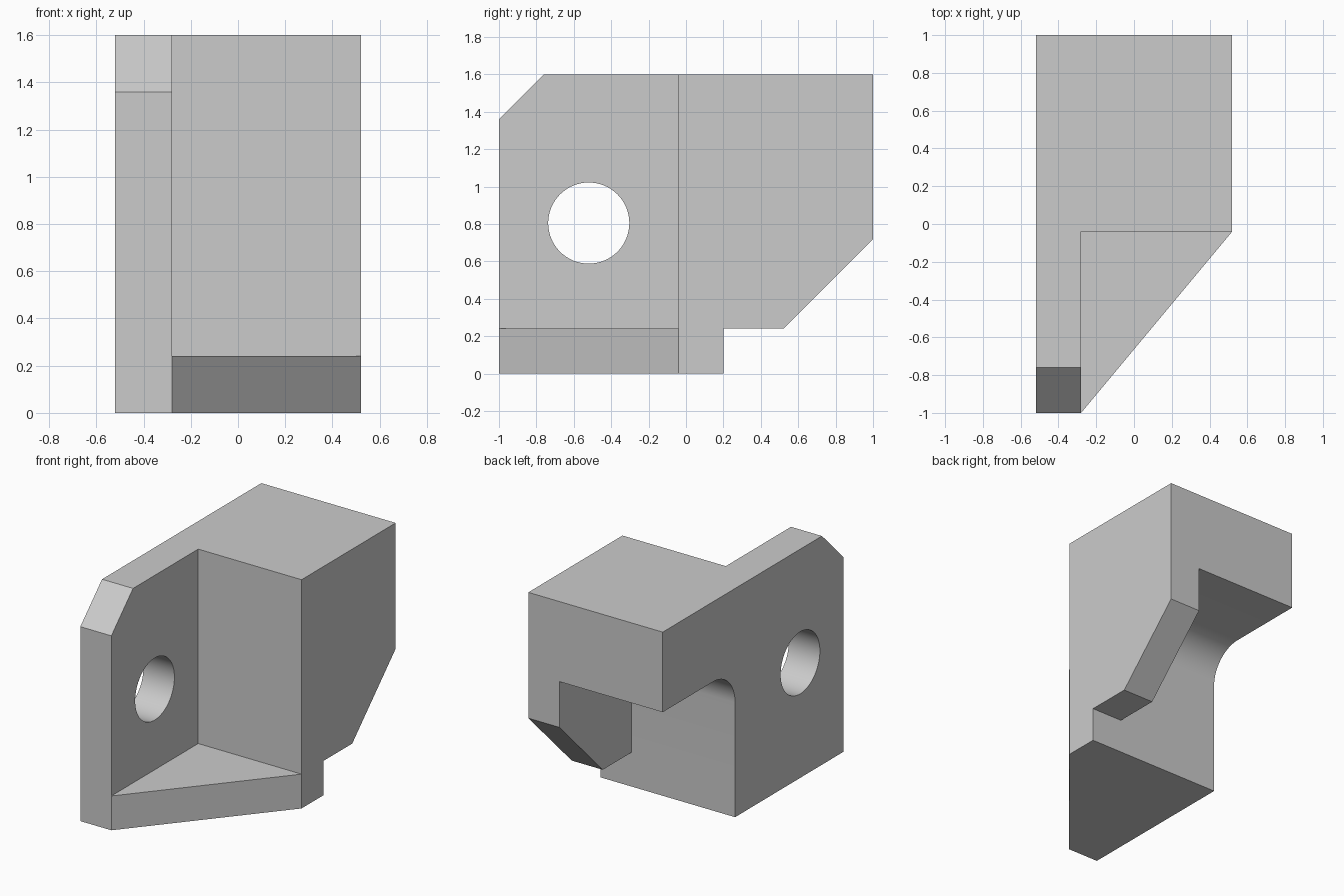
import bpy, bmesh, math
from mathutils import Vector

cube = bpy.data.objects.get("Cube")
if cube:
    bpy.data.objects.remove(cube, do_unlink=True)

grey = bpy.data.materials.new("plain grey")
grey.use_nodes = True
grey.diffuse_color = (0.6, 0.6, 0.6, 1)
grey.node_tree.nodes["Principled BSDF"].inputs["Base Color"].default_value = (0.6, 0.6, 0.6, 1)


def prism(name, profile, axis, low, high):
    """Extrude a closed profile along x (profile is y, z) or z (profile is x, y)."""
    bm = bmesh.new()
    place = (lambda a, b: (low, a, b)) if axis == "x" else (lambda a, b: (a, b, low))
    face = bm.faces.new([bm.verts.new(place(a, b)) for a, b in profile])
    shift = Vector((1, 0, 0)) if axis == "x" else Vector((0, 0, 1))
    moved = bmesh.ops.extrude_face_region(bm, geom=[face])["geom"]
    bmesh.ops.translate(bm, vec=shift * (high - low),
                        verts=[v for v in moved if isinstance(v, bmesh.types.BMVert)])
    bmesh.ops.recalc_face_normals(bm, faces=bm.faces)
    mesh = bpy.data.meshes.new(name)
    bm.to_mesh(mesh)
    bm.free()
    mesh.materials.append(grey)
    obj = bpy.data.objects.new(name, mesh)
    bpy.context.collection.objects.link(obj)
    return obj


def arc(cy, cz, radius, start, end, steps):
    angles = [math.radians(start + (end - start) * i / steps) for i in range(steps + 1)]
    return [(cy + radius * math.cos(t), cz + radius * math.sin(t)) for t in angles]


# Bracket body from its side silhouette
WALL, EDGE, FLOOR, STEP = -0.28, 0.52, 0.24, 0.2
bracket = prism("corner_bracket", [
    (-1, 0), (STEP, 0), (STEP, FLOOR), (0.52, FLOOR), (1, 0.72),
    (1, 1.6), (-0.76, 1.6), (-1, 1.36)], "x", -EDGE, EDGE)

# Open pocket in front, leaving the side wall and the floor
pocket = prism("pocket_cutter",
               [(WALL, -2), (1, -2), (1, -0.04), (WALL, -0.04)], "z", FLOOR, 2)

# Slanted front edge of the floor
slant = prism("slant_cutter",
              [(-0.48, -1.24), (0.72, -1.24), (0.72, 0.2)], "z", -0.5, 0.6)

# Rear recess with a rounded inner corner, leaving a side flange
ROOF, FILLET = 1.04, 0.24
recess = prism("recess_cutter",
               [(1.5, -0.5), (1.5, ROOF)]
               + arc(STEP + FILLET, ROOF - FILLET, FILLET, 90, 180, 16)
               + [(STEP, -0.5)], "x", -1, 0.28)

# Round hole through the side wall
hole = prism("hole_cutter", arc(-0.52, 0.805, 0.217, 0, 360, 64)[:-1], "x", -0.8, 0)

bpy.ops.object.select_all(action="DESELECT")
bracket.select_set(True)
bpy.context.view_layer.objects.active = bracket
for cutter in (pocket, slant, recess, hole):
    cutter.hide_render = True
    cut = bracket.modifiers.new(cutter.name, "BOOLEAN")
    cut.operation = "DIFFERENCE"
    cut.solver = "EXACT"
    cut.object = cutter
    bpy.ops.object.modifier_apply(modifier=cut.name)
    bpy.data.objects.remove(cutter, do_unlink=True)

# Tidy the seams and smooth only the rounded surfaces
bm = bmesh.new()
bm.from_mesh(bracket.data)
bmesh.ops.remove_doubles(bm, verts=bm.verts, dist=0.0005)
bm.to_mesh(bracket.data)
bm.free()
bpy.ops.object.shade_smooth_by_angle(angle=math.radians(30))
